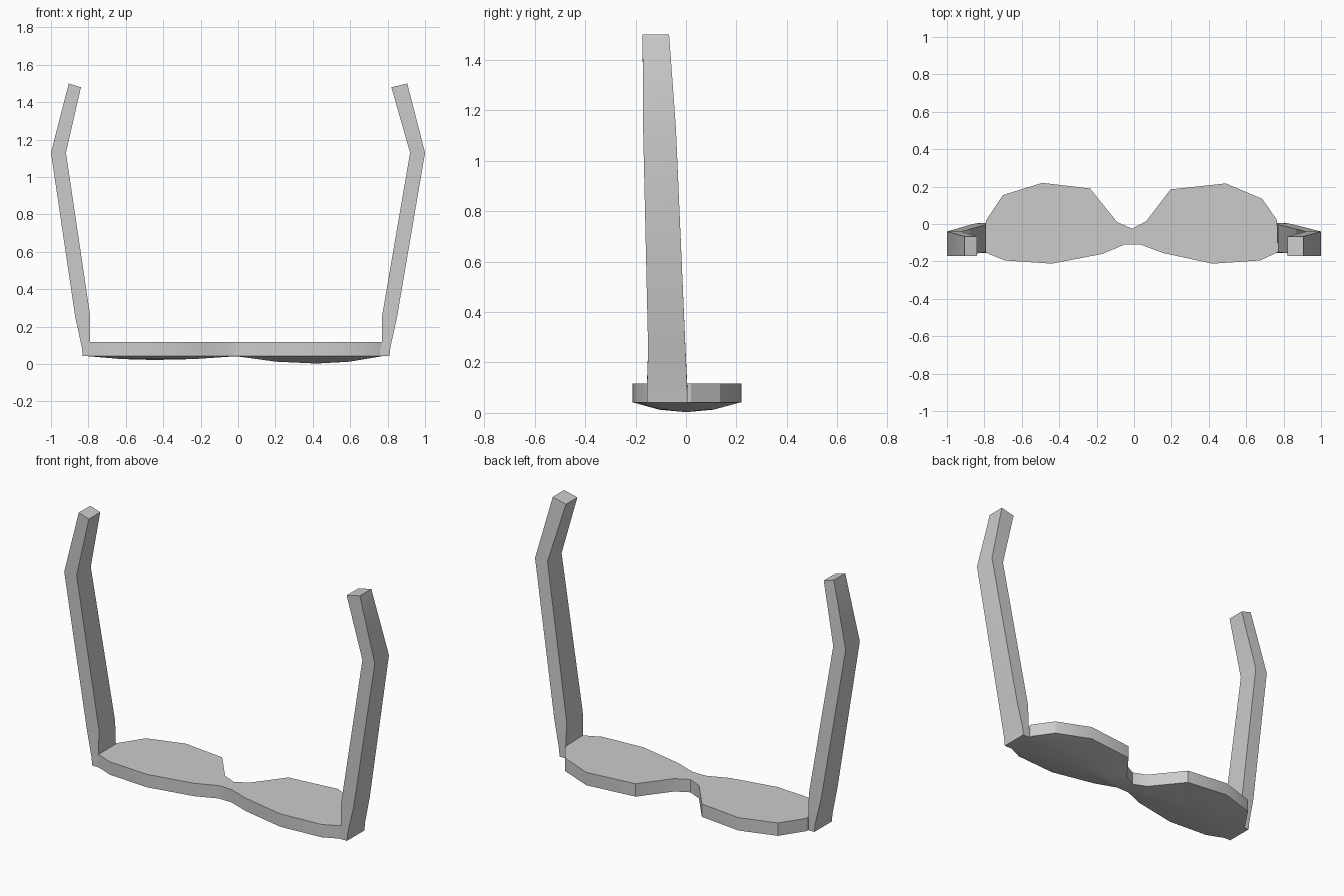
import bpy, bmesh, math
from mathutils import Vector

if "Cube" in bpy.data.objects:
    bpy.data.objects.remove(bpy.data.objects["Cube"])

grey = bpy.data.materials.new("plain grey")
grey.diffuse_color = (0.6, 0.6, 0.6, 1)
grey.use_nodes = True
grey.node_tree.nodes["Principled BSDF"].inputs["Base Color"].default_value = grey.diffuse_color


def finish(bm, name):
    bmesh.ops.recalc_face_normals(bm, faces=bm.faces[:])
    me = bpy.data.meshes.new(name)
    bm.to_mesh(me)
    bm.free()
    ob = bpy.data.objects.new(name, me)
    me.materials.append(grey)
    bpy.context.collection.objects.link(ob)
    bpy.ops.object.select_all(action='DESELECT')
    ob.select_set(True)
    bpy.context.view_layer.objects.active = ob
    bpy.ops.object.shade_smooth_by_angle(angle=math.radians(30))
    return ob


# Lens plate outlines: first and last points lie on the nose bridge seam
left = [(-.01, -.025), (-.09, .01), (-.235, .19), (-.49, .22), (-.70, .155),
        (-.79, .02), (-.80, -.15), (-.69, -.195), (-.44, -.212), (-.17, -.16),
        (-.05, -.11), (-.01, -.11)]
right = [(-.01, -.025), (.065, .015), (.195, .185), (.49, .217), (.685, .135),
         (.765, .02), (.77, -.15), (.675, -.195), (.42, -.212), (.155, -.155),
         (.035, -.11), (-.01, -.11)]

TOP, RIM = 0.117, 0.042


# Lens with flat back, straight rim and a shallow domed front
def lens(name, outline, centre, low):
    bm = bmesh.new()
    top = [bm.verts.new((x, y, TOP)) for x, y in outline]
    rim = [bm.verts.new((x, y, RIM)) for x, y in outline]
    c = Vector(centre)
    mid = []
    for p in outline:
        q = c + (Vector(p) - c) * 0.5
        mid.append(bm.verts.new((q.x, q.y, RIM + (low - RIM) * 0.75)))
    tip = bm.verts.new((c.x, c.y, low))
    n = len(outline)
    bm.faces.new(top)
    for i in range(n):
        j = (i + 1) % n
        if j:  # the bridge seam stays open between the two lenses
            bm.faces.new((top[i], top[j], rim[j], rim[i]))
        bm.faces.new((rim[i], rim[j], mid[j], mid[i]))
        bm.faces.new((mid[i], mid[j], tip))
    finish(bm, name)


lens("left_lens", left, (-.45, 0), 0.022)
lens("right_lens", right, (.42, 0), 0.003)

# Temple arm stations: outer x, outer z, inner x, inner z, front y, back y
stations = [(.82, .042, .76, .042, -.155, .005),
            (.825, .09, .78, .11, -.155, .005),
            (.86, .25, .78, .255, -.15, -.002),
            (.99, 1.13, .91, 1.13, -.17, -.04),
            (.905, 1.5, .83, 1.48, -.172, -.067)]


# Temple arm rising from the outer corner, bent inwards at the ear
def temple(name, side):
    bm = bmesh.new()
    rings = []
    for ox, oz, ix, iz, f, b in stations:
        rings.append([bm.verts.new((side * x - .01 * (abs(x) < .9), y, z))
                      for x, y, z in ((ox, f, oz), (ix, f, iz), (ix, b, iz), (ox, b, oz))])
    # widest point spans exactly two units
    for v in rings[3]:
        v.co.x += side * .01
    bm.faces.new(rings[0])
    bm.faces.new(rings[-1])
    for a, b in zip(rings, rings[1:]):
        for i in range(4):
            j = (i + 1) % 4
            bm.faces.new((a[i], a[j], b[j], b[i]))
    finish(bm, name)


temple("left_temple", -1)
temple("right_temple", 1)
